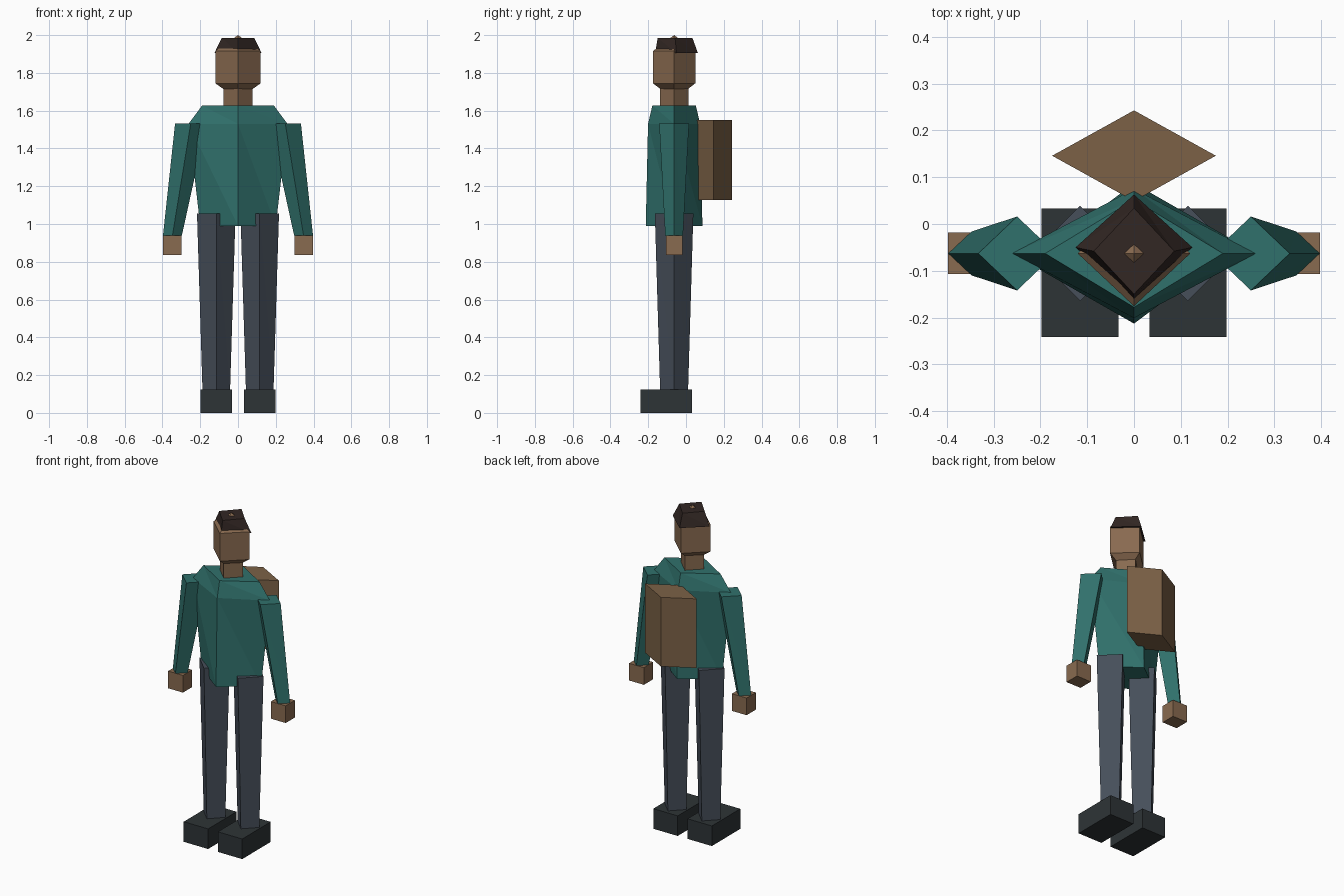
import bpy, math

if "Cube" in bpy.data.objects:
    bpy.data.objects.remove(bpy.data.objects["Cube"])

CY = -0.063  # depth of the body axis


def material(name, rgb):
    m = bpy.data.materials.new(name)
    m.diffuse_color = (*rgb, 1)
    m.use_nodes = True
    m.node_tree.nodes["Principled BSDF"].inputs["Base Color"].default_value = m.diffuse_color
    return m


SHIRT = material("shirt", (0.03, 0.165, 0.15))
SKIN = material("skin", (0.25, 0.145, 0.08))
TROUSERS = material("trousers", (0.061, 0.077, 0.102))
SHOES = material("shoes", (0.027, 0.034, 0.037))
HAIR = material("hair", (0.032, 0.02, 0.017))
PACK = material("pack", (0.2, 0.12, 0.062))


def build(name, verts, faces, mat):
    mesh = bpy.data.meshes.new(name)
    mesh.from_pydata(verts, [], faces)
    mesh.materials.append(mat)
    obj = bpy.data.objects.new(name, mesh)
    bpy.context.collection.objects.link(obj)
    return obj


def loft(name, rings, mat):
    """Four-sided diamond loft; each ring is (z, cx, cy, rx, ry)."""
    verts, faces = [], []
    for z, cx, cy, rx, ry in rings:
        for k in range(4):
            a = k * math.pi / 2
            verts.append((cx + rx * math.cos(a), cy + ry * math.sin(a), z))
    for r in range(len(rings) - 1):
        for k in range(4):
            lo, lo2 = r * 4 + k, r * 4 + (k + 1) % 4
            faces += [(lo, lo2, lo + 4), (lo2, lo2 + 4, lo + 4)]
    n = len(verts)
    faces += [(3, 2, 1, 0), (n - 4, n - 3, n - 2, n - 1)]
    return build(name, verts, faces, mat)


def box(name, x, y, z, mat):
    verts = [(a, b, c) for c in z for b in y for a in x]
    faces = [(0, 2, 3, 1), (4, 5, 7, 6), (0, 1, 5, 4),
             (2, 6, 7, 3), (0, 4, 6, 2), (1, 3, 7, 5)]
    return build(name, verts, faces, mat)


# Torso with sloped shoulders
loft("torso", [(0.99, 0, CY, 0.20, 0.15),
               (1.53, 0, CY, 0.262, 0.138),
               (1.627, 0, CY, 0.19, 0.115)], SHIRT)

# Neck
loft("neck", [(1.60, 0, CY, 0.077, 0.075), (1.74, 0, CY, 0.077, 0.075)], SKIN)

# Head: four-sided ball with two rings and two poles
bpy.ops.mesh.primitive_uv_sphere_add(segments=4, ring_count=3, radius=1,
                                     location=(0, CY, 1.83))
head = bpy.context.object
head.name = "head"
head.scale = (0.139, 0.130, 0.17)
head.data.materials.append(SKIN)

# Hair cap, set slightly back
loft("hair", [(1.905, 0, -0.05, 0.125, 0.113),
              (1.985, 0, -0.058, 0.086, 0.092)], HAIR)

# Backpack
loft("backpack", [(1.127, 0, 0.146, 0.175, 0.097),
                  (1.55, 0, 0.146, 0.175, 0.097)], PACK)

# Limbs, left and right
for side, s in (("left", 1), ("right", -1)):
    loft(side + "_arm", [(0.94, s * 0.347, CY, 0.05, 0.047),
                         (1.533, s * 0.25, CY, 0.083, 0.079)], SHIRT)
    box(side + "_hand", sorted((s * 0.298, s * 0.398)), (-0.107, -0.018),
        (0.835, 0.94), SKIN)
    loft(side + "_leg", [(0.12, s * 0.115, CY, 0.073, 0.074),
                         (1.055, s * 0.115, CY, 0.102, 0.102)], TROUSERS)
    box(side + "_shoe", sorted((s * 0.033, s * 0.198)), (-0.242, 0.033),
        (0, 0.123), SHOES)
